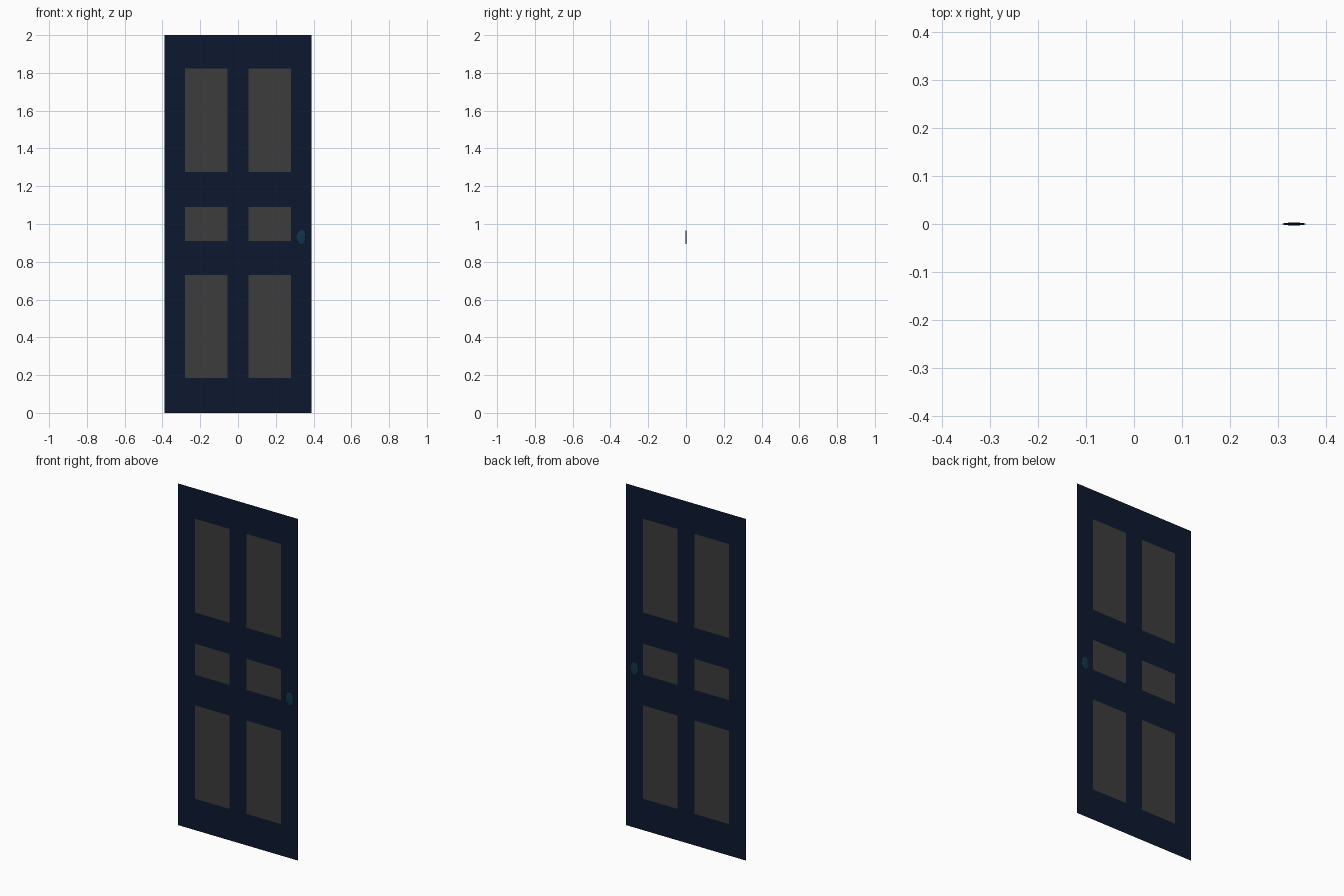
import bpy, bmesh
from mathutils import Matrix

if "Cube" in bpy.data.objects:
    bpy.data.objects.remove(bpy.data.objects["Cube"])

# Grid lines of the six-panel layout
XS = [-0.39, -0.28, -0.055, 0.055, 0.28, 0.39]
ZS = [0.0, 0.184, 0.73, 0.91, 1.091, 1.274, 1.823, 2.0]


def material(name, rgb):
    m = bpy.data.materials.new(name)
    m.diffuse_color = (*rgb, 1)
    m.use_nodes = True
    m.node_tree.nodes["Principled BSDF"].inputs["Base Color"].default_value = m.diffuse_color
    return m


def finish(name, bm, mat):
    mesh = bpy.data.meshes.new(name)
    bm.to_mesh(mesh)
    bm.free()
    obj = bpy.data.objects.new(name, mesh)
    bpy.context.collection.objects.link(obj)
    mesh.materials.append(mat)
    return obj


def flat_sheet(name, keep, mat):
    """Flat cells facing -y for every grid cell where keep(i, k) holds."""
    bm = bmesh.new()
    v = [[bm.verts.new((x, 0, z)) for z in ZS] for x in XS]
    for i in range(len(XS) - 1):
        for k in range(len(ZS) - 1):
            if keep(i, k):
                bm.faces.new((v[i][k], v[i + 1][k], v[i + 1][k + 1], v[i][k + 1]))
    bmesh.ops.delete(bm, geom=[p for p in bm.verts if not p.link_faces], context='VERTS')
    return finish(name, bm, mat)


def is_panel(i, k):
    return i % 2 == 1 and k % 2 == 1


navy = material("navy_paint", (0.004, 0.009, 0.028))
grey = material("panel_grey", (0.045, 0.045, 0.045))
teal = material("knob_teal", (0.005, 0.035, 0.065))

# Stiles and rails, then the six panels set flush in them
flat_sheet("door_frame", lambda i, k: not is_panel(i, k), navy)
flat_sheet("door_panels", is_panel, grey)

# Very flat oval knob showing on both faces
bm = bmesh.new()
bmesh.ops.create_uvsphere(bm, u_segments=24, v_segments=12, radius=1)
bmesh.ops.transform(bm, verts=bm.verts,
                    matrix=Matrix.Translation((0.334, 0, 0.931)) @ Matrix.Diagonal((0.025, 0.003, 0.04, 1))
                    @ Matrix.Rotation(1.5707963, 4, 'X'))
for f in bm.faces:
    f.smooth = True
finish("door_knob", bm, teal)
